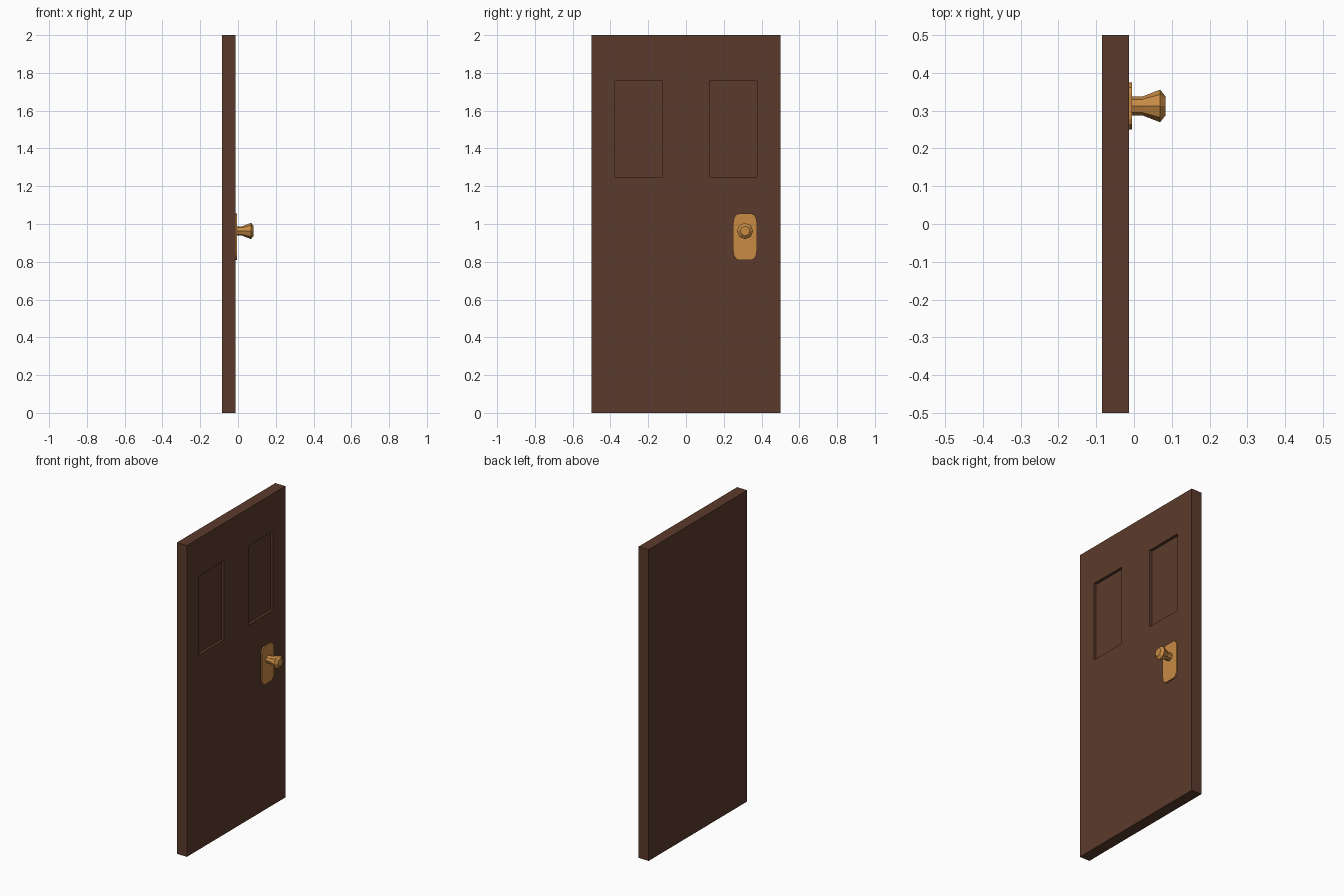
import bpy, bmesh, math
from mathutils import Matrix, Vector

if "Cube" in bpy.data.objects:
    bpy.data.objects.remove(bpy.data.objects["Cube"])


def material(name, color):
    m = bpy.data.materials.new(name)
    m.diffuse_color = color
    m.use_nodes = True
    m.node_tree.nodes["Principled BSDF"].inputs["Base Color"].default_value = m.diffuse_color
    return m


def finish(name, bm, mat):
    bmesh.ops.recalc_face_normals(bm, faces=bm.faces)
    mesh = bpy.data.meshes.new(name)
    bm.to_mesh(mesh)
    bm.free()
    mesh.materials.append(mat)
    ob = bpy.data.objects.new(name, mesh)
    bpy.context.collection.objects.link(ob)
    return ob


wood = material("wood", (0.105, 0.042, 0.025, 1))
brass = material("brass", (0.58, 0.26, 0.06, 1))

FACE, BACK = -0.013, -0.085
KNOB_Y, KNOB_Z = 0.3125, 0.963

# Door slab with two recessed panels on the +x face
bm = bmesh.new()
bmesh.ops.create_cube(bm, size=1, matrix=Matrix.Translation(((FACE + BACK) / 2, 0, 1))
                      @ Matrix.Diagonal((FACE - BACK, 1, 2, 1)))
cuts = [((0, y, 0), (0, 1, 0)) for y in (-0.375, -0.125, 0.125, 0.375)]
cuts += [((0, 0, z), (0, 0, 1)) for z in (1.25, 1.757)]
for co, no in cuts:
    bmesh.ops.bisect_plane(bm, geom=bm.verts[:] + bm.edges[:] + bm.faces[:],
                           plane_co=co, plane_no=no)
bm.normal_update()
panels = []
for f in bm.faces:
    c = f.calc_center_median()
    if c.x > FACE - 0.001 and 0.125 < abs(c.y) < 0.375 and 1.25 < c.z < 1.757:
        panels.append(f)
bmesh.ops.inset_individual(bm, faces=panels, thickness=0, depth=-0.018)
finish("door_slab", bm, wood)

# Back plate: rectangle with stretched rounded corners
bm = bmesh.new()
hy, hz, ry, rz, seg = 0.0625, 0.1225, 0.028, 0.048, 3
outline = []
for q, (sy, sz) in enumerate(((1, 1), (-1, 1), (-1, -1), (1, -1))):
    for i in range(seg + 1):
        a = (q + i / seg) * math.pi / 2
        outline.append(bm.verts.new((FACE - 0.003,
                                     KNOB_Y + sy * (hy - ry) + ry * math.cos(a),
                                     0.932 + sz * (hz - rz) + rz * math.sin(a))))
base = bm.faces.new(outline)
ext = bmesh.ops.extrude_face_region(bm, geom=[base])
bmesh.ops.translate(bm, vec=(0.011, 0, 0),
                    verts=[v for v in ext["geom"] if isinstance(v, bmesh.types.BMVert)])
finish("back_plate", bm, brass)

# Faceted knob: lathe profile of (x, radius)
bm = bmesh.new()
SIDES = 8
rings = []
for x, r in ((-0.008, 0.025), (0.022, 0.025), (0.069, 0.043), (0.083, 0.026)):
    angles = [2 * math.pi * i / SIDES for i in range(SIDES)]
    rings.append([bm.verts.new((x, KNOB_Y + r * math.cos(a), KNOB_Z + r * math.sin(a)))
                  for a in angles])
for lo, hi in zip(rings, rings[1:]):
    for i in range(SIDES):
        j = (i + 1) % SIDES
        bm.faces.new((lo[i], lo[j], hi[j], hi[i]))
bm.faces.new(rings[0])
bm.faces.new(rings[-1])
finish("door_knob", bm, brass)
